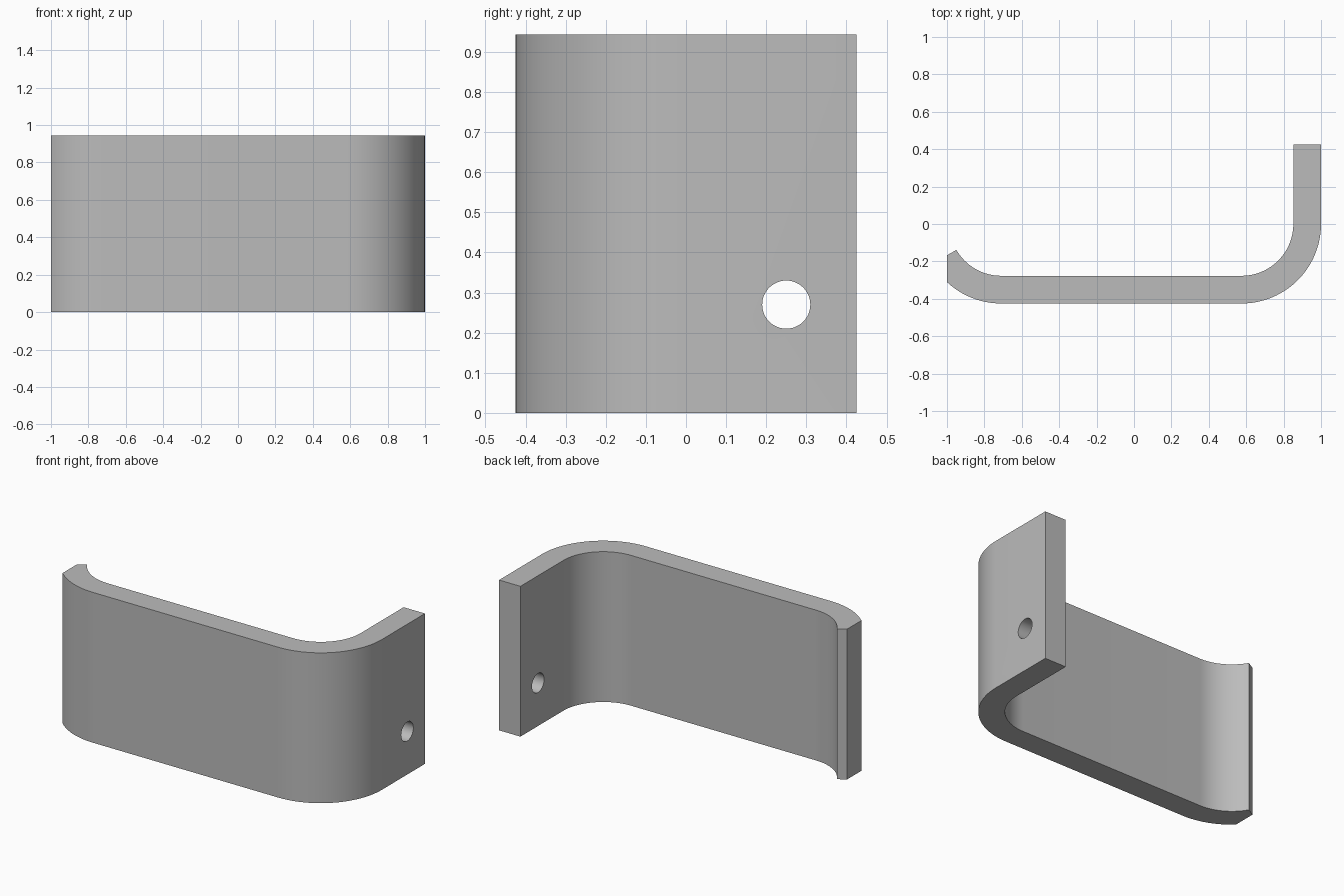
import bpy, bmesh
from math import sin, cos, radians, acos, pi
from mathutils import Matrix

cube = bpy.data.objects.get("Cube")
if cube:
    bpy.data.objects.remove(cube, do_unlink=True)

HEIGHT, OUTER, INNER = 0.943, 0.425, 0.277
RIGHT_X, LEFT_X = 0.575, -0.71      # bend centres, both on y = 0
BACK = 0.425

metal = bpy.data.materials.new("grey metal")
metal.use_nodes = True
grey = (0.5, 0.5, 0.5, 1)
metal.diffuse_color = grey
metal.node_tree.nodes["Principled BSDF"].inputs["Base Color"].default_value = grey


def arc(cx, r, start, end, steps):
    """Points on an arc around (cx, 0), angles in radians."""
    angles = [start + (end - start) * i / steps for i in range(steps + 1)]
    return [(cx + r * cos(a), r * sin(a)) for a in angles]


def finish(bm, name):
    bmesh.ops.recalc_face_normals(bm, faces=bm.faces)
    mesh = bpy.data.meshes.new(name)
    bm.to_mesh(mesh)
    bm.free()
    obj = bpy.data.objects.new(name, mesh)
    bpy.context.collection.objects.link(obj)
    mesh.materials.append(metal)
    return obj


# Bent strip outline: outer side, trimmed lip, inner side
lip = pi + radians(30)
trim = pi + acos((1 + LEFT_X) / OUTER)
down = 1.5 * pi
tip_y = (-1 - LEFT_X) * sin(lip) / cos(lip)
outline = [(1, BACK)]
outline += arc(RIGHT_X, OUTER, 2 * pi, down, 24)
outline += arc(LEFT_X, OUTER, down, trim, 12)
outline += [(-1, tip_y)]
outline += arc(LEFT_X, INNER, lip, down, 16)
outline += arc(RIGHT_X, INNER, down, 2 * pi, 24)
outline += [(RIGHT_X + INNER, BACK)]

bm = bmesh.new()
base = bm.faces.new([bm.verts.new((x, y, 0)) for x, y in outline])
top = bmesh.ops.extrude_face_region(bm, geom=[base])
bmesh.ops.translate(bm, vec=(0, 0, HEIGHT),
                    verts=[v for v in top["geom"] if isinstance(v, bmesh.types.BMVert)])
bracket = finish(bm, "bent_bracket")

# Screw hole through the short arm
bm = bmesh.new()
bmesh.ops.create_cone(bm, cap_ends=True, segments=48, radius1=0.06, radius2=0.06, depth=0.4,
                      matrix=Matrix.Translation((0.925, 0.25, 0.27)) @ Matrix.Rotation(pi / 2, 4, "Y"))
cutter = finish(bm, "hole_cutter")
cutter.hide_render = True

bpy.context.view_layer.objects.active = bracket
bracket.select_set(True)
hole = bracket.modifiers.new("screw_hole", "BOOLEAN")
hole.operation, hole.solver, hole.object = "DIFFERENCE", "EXACT", cutter
bpy.ops.object.modifier_apply(modifier=hole.name)
bpy.data.objects.remove(cutter, do_unlink=True)

bpy.ops.object.shade_smooth_by_angle(angle=radians(30))
